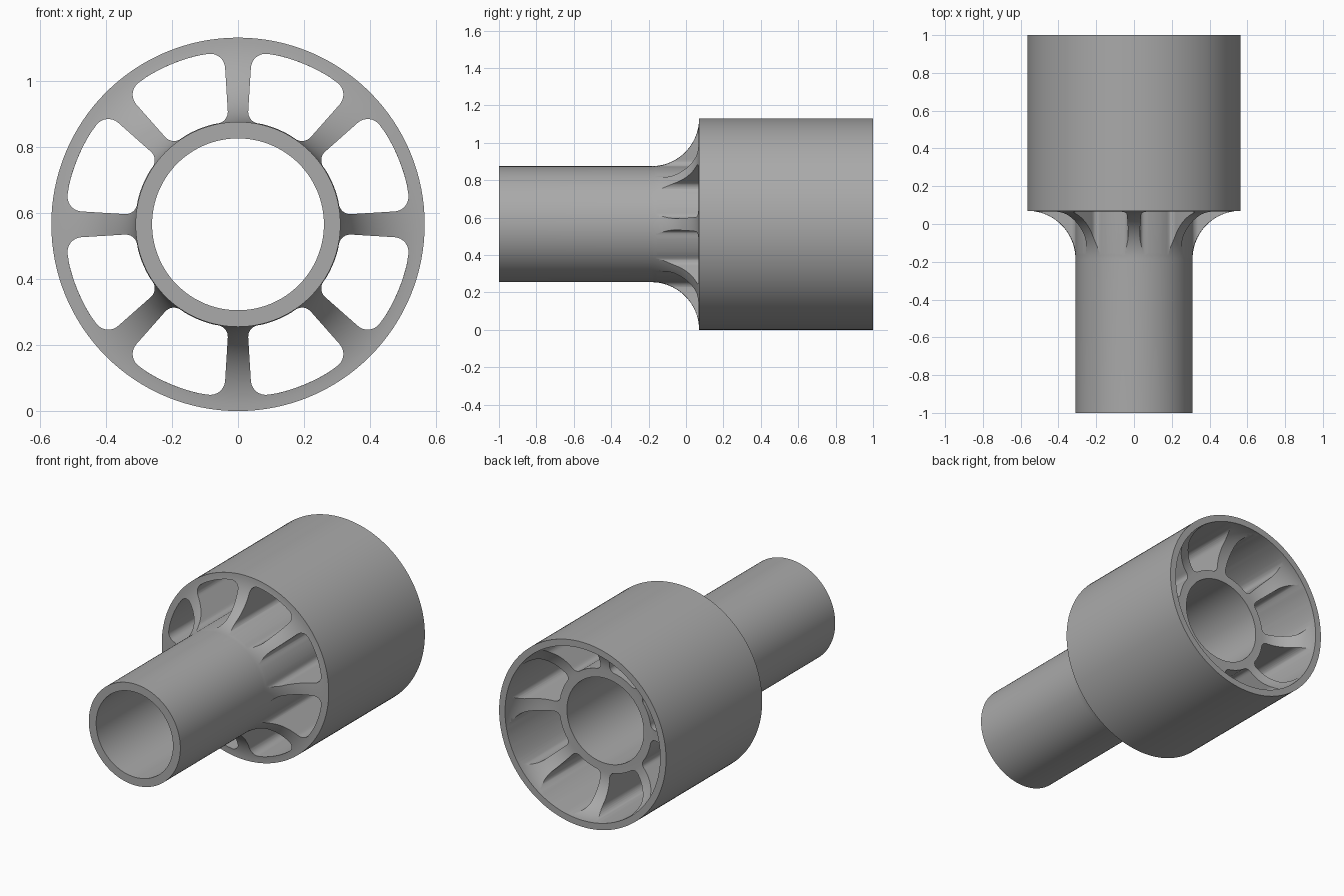
import bpy, bmesh, math
from mathutils import Matrix, Vector

if "Cube" in bpy.data.objects:
    bpy.data.objects.remove(bpy.data.objects["Cube"])

R, TUBE, BORE, WALL = 0.565, 0.31, 0.26, 0.525
SEGMENTS, SPOKES = 128, 8
FLARE, RING_Y, BOWL = 0.255, 0.78, WALL - TUBE

metal = bpy.data.materials.new("grey metal")
metal.use_nodes = True
grey = (0.4, 0.4, 0.4, 1)
metal.diffuse_color = grey
metal.node_tree.nodes["Principled BSDF"].inputs["Base Color"].default_value = grey


def arc(cx, cy, rad, start, end, steps):
    """Points along a circular arc, angles in degrees."""
    angles = [math.radians(start + (end - start) * i / steps) for i in range(steps + 1)]
    return [(cx + rad * math.cos(a), cy + rad * math.sin(a)) for a in angles]


def make_object(name, bm):
    bmesh.ops.recalc_face_normals(bm, faces=bm.faces)
    mesh = bpy.data.meshes.new(name)
    bm.to_mesh(mesh)
    bm.free()
    mesh.materials.append(metal)
    obj = bpy.data.objects.new(name, mesh)
    bpy.context.collection.objects.link(obj)
    return obj


def lathe(name, profile):
    """Closed (radius, y) profile turned about the long axis."""
    bm = bmesh.new()
    rings = []
    for s in range(SEGMENTS):
        a = math.tau * s / SEGMENTS
        rings.append([bm.verts.new((r * math.cos(a), y, R + r * math.sin(a))) for r, y in profile])
    n = len(profile)
    for s in range(SEGMENTS):
        p, q = rings[s], rings[(s + 1) % SEGMENTS]
        for i in range(n):
            j = (i + 1) % n
            bm.faces.new((p[i], p[j], q[j], q[i]))
    return make_object(name, bm)


def rounded(corners, radii, steps=8):
    """Round the marked corners of a 2D loop; zero leaves a corner as it is."""
    out = []
    for i, (p, rad) in enumerate(zip(corners, radii)):
        if rad == 0:
            out.append(p)
            continue
        u = (corners[i - 1] - p).normalized()
        v = (corners[(i + 1) % len(corners)] - p).normalized()
        half = u.angle(v) / 2
        centre = p + (u + v).normalized() * rad / math.sin(half)
        a = p + u * rad / math.tan(half) - centre
        b = p + v * rad / math.tan(half) - centre
        turn = a.angle_signed(b)
        for k in range(steps + 1):
            t = -turn * k / steps
            out.append(centre + Matrix.Rotation(t, 2) @ a)
    return out


def window_outline():
    """Sector between two spokes, centred on the first axis."""
    gap = math.pi / SPOKES
    inner = gap - math.asin(0.029 / 0.312)
    outer = gap - math.asin(0.042 / WALL)
    pts, radii = [], []
    for rad, half, sign, fillet in ((0.312, inner, 1, 0.035), (WALL, outer, -1, 0.045)):
        # Arc samples stop short of the corners to leave room for the fillets
        for t in (1, 0.5, 0.3, 0.1, -0.1, -0.3, -0.5, -1):
            a = sign * half * t
            pts.append(Vector((rad * math.cos(a), rad * math.sin(a))))
            radii.append(fillet if abs(t) == 1 else 0)
    return rounded(pts, radii)


# Tube, flare, housing wall and dished rear in one turned body
profile = [(BORE, -1), (TUBE, -1)]
profile += arc(R, 0.07 - FLARE, FLARE, 180, 90, 20)
profile += [(R, 1), (WALL, 1)]
profile += arc(TUBE, RING_Y + BOWL, BOWL, 0, -90, 16)
profile += [(BORE, RING_Y)]
body = lathe("spoked_housing", profile)

# Eight rounded windows cut lengthwise between the spokes
bm = bmesh.new()
outline = window_outline()
for k in range(SPOKES):
    turn = Matrix.Rotation(math.tau * (k + 0.5) / SPOKES, 2)
    ring = [turn @ p for p in outline]
    front = [bm.verts.new((p.x, -0.5, R + p.y)) for p in ring]
    back = [bm.verts.new((p.x, 0.99, R + p.y)) for p in ring]
    bm.faces.new(front)
    bm.faces.new(back)
    for i in range(len(ring)):
        j = (i + 1) % len(ring)
        bm.faces.new((front[i], front[j], back[j], back[i]))
cutter = make_object("window_cutter", bm)
cutter.hide_render = True

cut = body.modifiers.new("windows", "BOOLEAN")
cut.operation = "DIFFERENCE"
cut.solver = "EXACT"
cut.object = cutter
bpy.context.view_layer.objects.active = body
body.select_set(True)
bpy.ops.object.modifier_apply(modifier=cut.name)
bpy.data.objects.remove(cutter)
bpy.ops.object.shade_smooth_by_angle(angle=math.radians(30))
